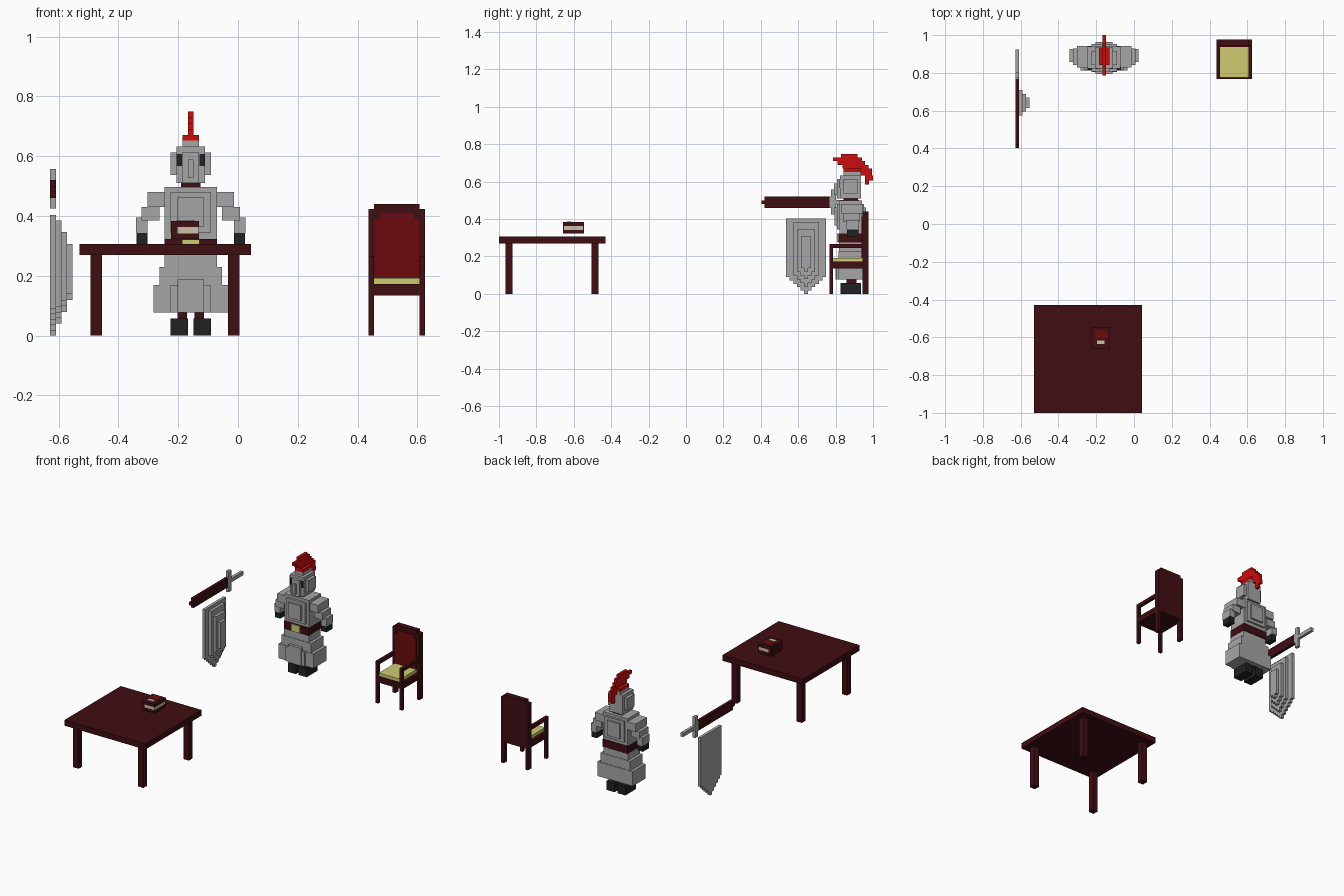
import bpy, bmesh

def mat(name, r, g, b):
    m = bpy.data.materials.new(name)
    m.diffuse_color = (r, g, b, 1)
    return m

GREY = mat("steel_grey", 0.38, 0.38, 0.38)
BROWN = mat("dark_brown", 0.05, 0.004, 0.006)
RED = mat("bright_red", 0.60, 0.004, 0.004)
DEEP = mat("deep_red", 0.15, 0.003, 0.004)
YELLOW = mat("pale_yellow", 0.62, 0.60, 0.17)
CREAM = mat("cream", 0.62, 0.54, 0.38)
BLACK = mat("black", 0.014, 0.016, 0.016)

def boxes(name, material, *spans):
    """One object from boxes given as (x0, x1, y0, y1, z0, z1)."""
    bm = bmesh.new()
    for x0, x1, y0, y1, z0, z1 in spans:
        for v in bmesh.ops.create_cube(bm, size=1)["verts"]:
            v.co = ((x0 + x1) / 2 + v.co.x * (x1 - x0),
                    (y0 + y1) / 2 + v.co.y * (y1 - y0),
                    (z0 + z1) / 2 + v.co.z * (z1 - z0))
    me = bpy.data.meshes.new(name)
    bm.to_mesh(me)
    bm.free()
    me.materials.append(material)
    ob = bpy.data.objects.new(name, me)
    bpy.context.collection.objects.link(ob)
    return ob

CX = -0.158  # knight centre line

def mid(w, y0, y1, z0, z1):
    return (CX - w, CX + w, y0, y1, z0, z1)

def pair(a, b, y0, y1, z0, z1):
    return [(CX - b, CX - a, y0, y1, z0, z1), (CX + a, CX + b, y0, y1, z0, z1)]

# Table
boxes("table_top", BROWN, (-0.53, 0.043, -1.0, -0.43, 0.27, 0.306))
boxes("table_legs", BROWN, *[(x, x + 0.038, y, y + 0.037, 0, 0.27)
                             for x in (-0.493, -0.033) for y in (-0.964, -0.505)])

# Book
boxes("book_cover", BROWN, (-0.224, -0.13, -0.658, -0.545, 0.323, 0.342),
      (-0.224, -0.13, -0.658, -0.545, 0.363, 0.383),
      (-0.224, -0.203, -0.658, -0.545, 0.342, 0.363))
boxes("book_pages", CREAM, (-0.203, -0.132, -0.656, -0.547, 0.342, 0.363))
boxes("book_label", CREAM, (-0.196, -0.155, -0.636, -0.616, 0.383, 0.386))
boxes("book_panel", DEEP, (-0.206, -0.145, -0.606, -0.56, 0.383, 0.385))

# Chair
boxes("chair_frame", BROWN, (0.436, 0.626, 0.768, 0.96, 0.135, 0.173))
boxes("chair_back", BROWN, (0.436, 0.626, 0.943, 0.977, 0.135, 0.424),
      (0.455, 0.607, 0.943, 0.977, 0.424, 0.44))
for side, x in (("left", 0.436), ("right", 0.607)):
    boxes(side + "_chair_legs", BROWN, (x, x + 0.019, 0.768, 0.787, 0, 0.265),
          (x, x + 0.019, 0.943, 0.977, 0, 0.14))
    boxes(side + "_armrest", BROWN, (x, x + 0.019, 0.768, 0.95, 0.246, 0.267))
boxes("chair_cushion", YELLOW, (0.455, 0.607, 0.775, 0.943, 0.173, 0.193))
boxes("chair_back_panel", DEEP, (0.456, 0.606, 0.938, 0.945, 0.193, 0.39),
      (0.474, 0.589, 0.938, 0.945, 0.39, 0.41))

# Shield: stepped layers, each with a stair-cut point
SX, SY, T = -0.628, 0.642, 0.0187
spans = []
for i, (w, z0, z1, step) in enumerate(((0.107, 0, 0.404, 0.018), (0.068, 0.04, 0.385, 0.019),
                                       (0.047, 0.08, 0.347, 0.019), (0.027, 0.12, 0.307, 0.019))):
    n = max(1, round((w - 0.01) / 0.0195))
    x0 = SX + i * T
    spans.append((x0, x0 + T, SY - w, SY + w, z0 + n * step, z1))
    for k in range(n):
        h = 0.01 + (w - 0.01) * k / n
        spans.append((x0, x0 + T, SY - h, SY + h, z0 + k * step, z0 + (k + 1) * step))
boxes("shield", GREY, *spans)

# Sheathed sword
boxes("scabbard", BROWN, (SX, SX + T, 0.42, 0.768, 0.46, 0.52),
      (SX, SX + T, 0.403, 0.42, 0.48, 0.50))
boxes("sword_hilt", GREY, (SX, SX + T, 0.768, 0.803, 0.46, 0.52),
      (SX, SX + T, 0.775, 0.803, 0.425, 0.558),
      (SX, SX + T, 0.80, 0.925, 0.478, 0.502))

# Knight: feet, legs and skirt
boxes("boots", BLACK, *pair(0.01, 0.067, 0.825, 0.935, 0, 0.058))
boxes("legs", BROWN, *pair(0.012, 0.045, 0.858, 0.912, 0.058, 0.08))
boxes("skirt", GREY, mid(0.124, 0.812, 0.943, 0.077, 0.17),
      mid(0.105, 0.815, 0.94, 0.17, 0.23),
      mid(0.087, 0.818, 0.937, 0.23, 0.275),
      mid(0.045, 0.798, 0.82, 0.077, 0.19),
      mid(0.068, 0.804, 0.82, 0.077, 0.17))

# Belt
boxes("belt", BROWN, mid(0.088, 0.815, 0.943, 0.274, 0.324))
boxes("belt_buckle", YELLOW, mid(0.03, 0.807, 0.816, 0.278, 0.322))

# Torso
boxes("torso", GREY, mid(0.087, 0.822, 0.94, 0.324, 0.498),
      mid(0.068, 0.808, 0.952, 0.345, 0.48),
      mid(0.045, 0.795, 0.963, 0.365, 0.462))

# Arms
boxes("shoulders", GREY, *pair(0.08, 0.144, 0.828, 0.943, 0.43, 0.48))
boxes("arms", GREY, *pair(0.105, 0.165, 0.843, 0.93, 0.385, 0.431),
      *pair(0.144, 0.183, 0.858, 0.926, 0.343, 0.395))
boxes("gloves", BLACK, *pair(0.145, 0.182, 0.861, 0.922, 0.305, 0.343))

# Head
boxes("neck", BROWN, mid(0.032, 0.842, 0.92, 0.482, 0.512))
boxes("helmet", GREY, mid(0.048, 0.824, 0.935, 0.51, 0.633),
      mid(0.067, 0.843, 0.917, 0.537, 0.613),
      mid(0.028, 0.806, 0.83, 0.51, 0.615),
      mid(0.009, 0.79, 0.81, 0.528, 0.59),
      mid(0.028, 0.843, 0.935, 0.633, 0.652))
boxes("eye_slits", BLACK, *pair(0.029, 0.047, 0.820, 0.826, 0.567, 0.608))

# Plume
boxes("plume", RED, mid(0.028, 0.843, 0.935, 0.652, 0.671),
      *[mid(0.009, *s) for s in ((0.83, 0.918, 0.73, 0.749), (0.786, 0.94, 0.71, 0.73),
                                 (0.81, 0.957, 0.69, 0.71), (0.838, 0.976, 0.671, 0.69),
                                 (0.93, 0.995, 0.632, 0.671), (0.957, 1.0, 0.605, 0.632),
                                 (0.957, 0.978, 0.585, 0.605))])
